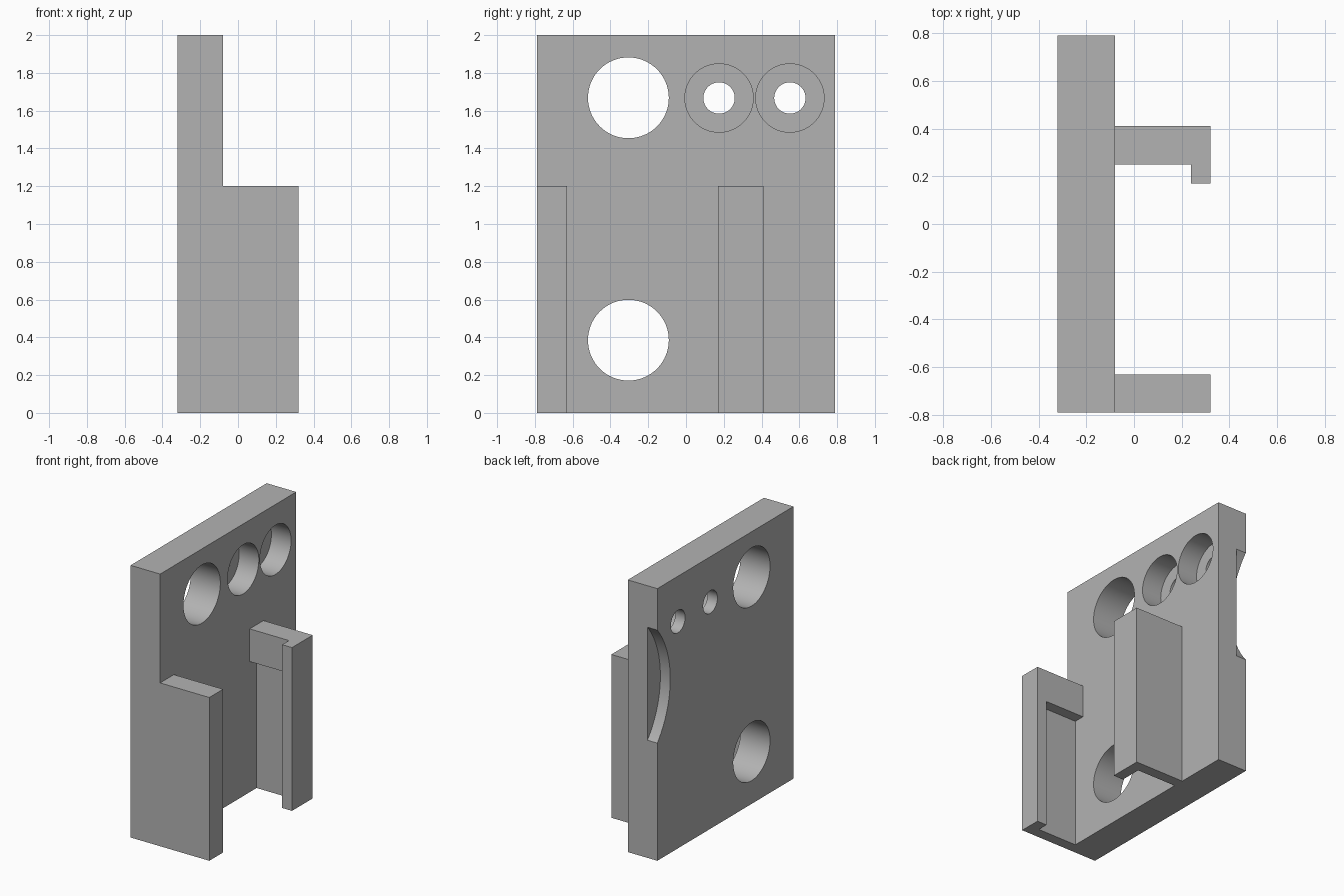
import bpy, bmesh, math
from mathutils import Matrix

if "Cube" in bpy.data.objects:
    bpy.data.objects.remove(bpy.data.objects["Cube"])

grey = bpy.data.materials.new("plain grey")
grey.use_nodes = True
COLOR = (0.45, 0.45, 0.45, 1)
grey.diffuse_color = COLOR
grey.node_tree.nodes["Principled BSDF"].inputs["Base Color"].default_value = COLOR


def finish(name, bm):
    bmesh.ops.recalc_face_normals(bm, faces=bm.faces)
    mesh = bpy.data.meshes.new(name)
    bm.to_mesh(mesh)
    bm.free()
    mesh.materials.append(grey)
    obj = bpy.data.objects.new(name, mesh)
    bpy.context.collection.objects.link(obj)
    return obj


def prism(name, outline, z0, z1):
    """Extrude an (x, y) outline from z0 to z1."""
    bm = bmesh.new()
    face = bm.faces.new([bm.verts.new((x, y, z0)) for x, y in outline])
    new = bmesh.ops.extrude_face_region(bm, geom=[face])["geom"]
    bmesh.ops.translate(bm, vec=(0, 0, z1 - z0),
                        verts=[v for v in new if isinstance(v, bmesh.types.BMVert)])
    return finish(name, bm)


def box(name, x, y, z):
    return prism(name, [(x[0], y[0]), (x[1], y[0]), (x[1], y[1]), (x[0], y[1])], *z)


def disc(name, x, y, z, radius, sides=64):
    """Cylinder lying along x."""
    bm = bmesh.new()
    place = Matrix.Translation(((x[0] + x[1]) / 2, y, z)) @ Matrix.Rotation(math.pi / 2, 4, "Y")
    bmesh.ops.create_cone(bm, cap_ends=True, segments=sides, radius1=radius,
                          radius2=radius, depth=x[1] - x[0], matrix=place)
    return finish(name, bm)


def combine(target, other, operation):
    """Apply a boolean and discard the helper."""
    mod = target.modifiers.new(operation.title(), "BOOLEAN")
    mod.operation, mod.solver, mod.object = operation, "EXACT", other
    bpy.context.view_layer.objects.active = target
    bpy.ops.object.modifier_apply(modifier=mod.name)
    bpy.data.objects.remove(other)


BACK, FACE, TIP, LIP = -0.32, -0.08, 0.32, 0.24
ROOT = -0.2          # arms are sunk into the plate before joining
ARM_TOP, POCKET_TOP = 1.2, 0.96

# Mounting plate
plate = box("mounting_plate", (BACK, FACE), (-0.79, 0.79), (0, 2))

# Plain arm and hooked arm, each with a pocket in its inner face
plain_arm = box("plain_arm", (ROOT, TIP), (-0.79, -0.63), (0, ARM_TOP))
combine(plain_arm, box("pocket", (FACE, LIP), (-0.71, -0.5), (-0.1, POCKET_TOP)), "DIFFERENCE")

hook_arm = prism("hook_arm", [(ROOT, 0.41), (ROOT, 0.25), (LIP, 0.25),
                              (LIP, 0.17), (TIP, 0.17), (TIP, 0.41)], 0, ARM_TOP)
combine(hook_arm, box("pocket", (FACE, LIP), (0.1, 0.33), (-0.1, POCKET_TOP)), "DIFFERENCE")

for arm in (plain_arm, hook_arm):
    combine(plate, arm, "UNION")

# Large through holes
for z in (0.385, 1.668):
    combine(plate, disc("hole", (-0.5, 0.1), -0.305, z, 0.214), "DIFFERENCE")

# Counterbored screw holes
for y in (0.175, 0.55):
    combine(plate, disc("bore", (FACE - 0.16, 0.1), y, 1.667, 0.181), "DIFFERENCE")
    combine(plate, disc("screw_hole", (-0.5, 0.1), y, 1.667, 0.083), "DIFFERENCE")

# Shallow round notch in the rear edge
combine(plate, disc("notch", (-0.5, BACK + 0.08), 1.29, 1.28, 0.65, 128), "DIFFERENCE")

plate.name = "bracket_body"
bpy.ops.object.select_all(action="DESELECT")
plate.select_set(True)
bpy.context.view_layer.objects.active = plate
bpy.ops.object.shade_smooth_by_angle(angle=math.radians(30))
